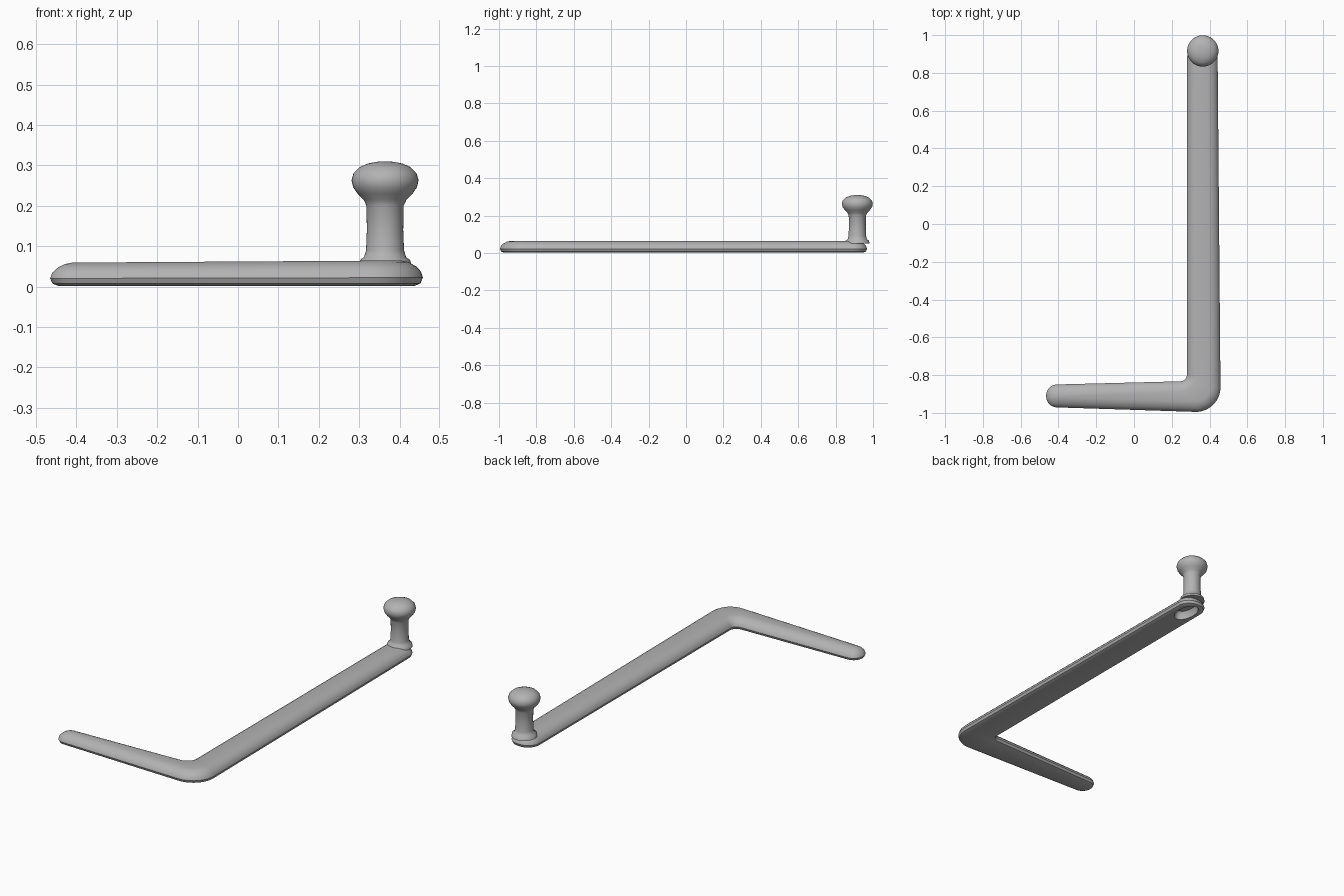
import bpy, bmesh, math
from mathutils import Vector

cube = bpy.data.objects.get("Cube")
if cube:
    bpy.data.objects.remove(cube)

grey = bpy.data.materials.new("plain grey")
grey.use_nodes = True
COLOUR = (0.45, 0.45, 0.45, 1)
grey.diffuse_color = COLOUR
grey.node_tree.nodes["Principled BSDF"].inputs["Base Color"].default_value = COLOUR


def finish(bm, name, angle):
    bmesh.ops.recalc_face_normals(bm, faces=bm.faces)
    mesh = bpy.data.meshes.new(name)
    bm.to_mesh(mesh)
    bm.free()
    mesh.materials.append(grey)
    obj = bpy.data.objects.new(name, mesh)
    bpy.context.collection.objects.link(obj)
    bpy.ops.object.select_all(action='DESELECT')
    obj.select_set(True)
    bpy.context.view_layer.objects.active = obj
    bpy.ops.object.shade_smooth_by_angle(angle=math.radians(angle))
    return obj


def bridge(bm, a, b):
    n = len(a)
    for i in range(n):
        j = (i + 1) % n
        bm.faces.new((a[i], a[j], b[j], b[i]))


def ring_edges(bm, ring):
    return [bm.edges.get((ring[i - 1], ring[i])) or bm.edges.new((ring[i - 1], ring[i]))
            for i in range(len(ring))]


def rounded_outline(corners, steps=12):
    """Points and outward normals of a counter-clockwise filleted polygon."""
    out = []
    for i, (x, y, r) in enumerate(corners):
        p = Vector((x, y))
        d_in = (p - Vector(corners[i - 1][:2])).normalized()
        d_out = (Vector(corners[(i + 1) % len(corners)][:2]) - p).normalized()
        turn = math.atan2(d_in.x * d_out.y - d_in.y * d_out.x, d_in.dot(d_out))
        sign = 1 if turn > 0 else -1
        start = p - d_in * r * math.tan(abs(turn) / 2)
        normal = Vector((d_in.y, -d_in.x))
        centre = start - normal * r * sign
        for k in range(steps + 1):
            a = turn * k / steps
            n = Vector((normal.x * math.cos(a) - normal.y * math.sin(a),
                        normal.x * math.sin(a) + normal.y * math.cos(a)))
            out.append((centre + n * r * sign, n))
    return out


# L-shaped bar: filleted outline, stacked inset rings for the soft edge
outline = rounded_outline([
    (-0.465, -0.969, 0.058), (0.459, -0.999, 0.13), (0.442, 0.968, 0.075),
    (0.282, 0.968, 0.075), (0.28, -0.832, 0.035), (-0.465, -0.851, 0.058)])
edge_profile = [(0.02, 0.002), (0.006, 0.008), (0, 0.022), (0.005, 0.037),
                (0.018, 0.05), (0.036, 0.06), (0.054, 0.064)]
bm = bmesh.new()
rings = []
for inset, z in edge_profile:
    ring = []
    for p, n in outline:
        q = p - n * inset
        ring.append(bm.verts.new((q.x, q.y, z * (1 + 0.1 * (q.x - 0.3)))))
    rings.append(ring)
for a, b in zip(rings, rings[1:]):
    bridge(bm, a, b)
bmesh.ops.triangle_fill(bm, edges=ring_edges(bm, rings[-1]), use_beauty=True)

# Oval recess under the post
SIDES = 32
recess = [[bm.verts.new((0.362 + 0.048 * s * math.cos(t), 0.865 + 0.082 * s * math.sin(t), z))
           for t in (math.tau * k / SIDES for k in range(SIDES))]
          for s, z in ((1, 0.002), (0.92, 0.03), (0.75, 0.042))]
for a, b in zip(recess, recess[1:]):
    bridge(bm, a, b)
bm.faces.new(recess[-1])
bmesh.ops.triangle_fill(bm, edges=ring_edges(bm, rings[0]) + ring_edges(bm, recess[0]),
                        use_beauty=True)
finish(bm, "crank_bar", 40)

# Upright post with a mushroom knob, turned in one piece
knob_profile = [(0, 0.05), (0.066, 0.05), (0.062, 0.066), (0.052, 0.073), (0.047, 0.09),
                (0.045, 0.14), (0.046, 0.2), (0.053, 0.215), (0.068, 0.23), (0.079, 0.246),
                (0.083, 0.263), (0.078, 0.281), (0.063, 0.296), (0.042, 0.305),
                (0.02, 0.309), (0, 0.31)]
bm = bmesh.new()
verts = [bm.verts.new((r, 0, z)) for r, z in knob_profile]
edges = [bm.edges.new(pair) for pair in zip(verts, verts[1:])]
bmesh.ops.spin(bm, geom=verts + edges, cent=(0, 0, 0), axis=(0, 0, 1),
               angle=math.tau, steps=40)
bmesh.ops.remove_doubles(bm, verts=bm.verts, dist=0.0005)
knob = finish(bm, "post_and_knob", 60)
knob.location = (0.364, 0.916, 0)
